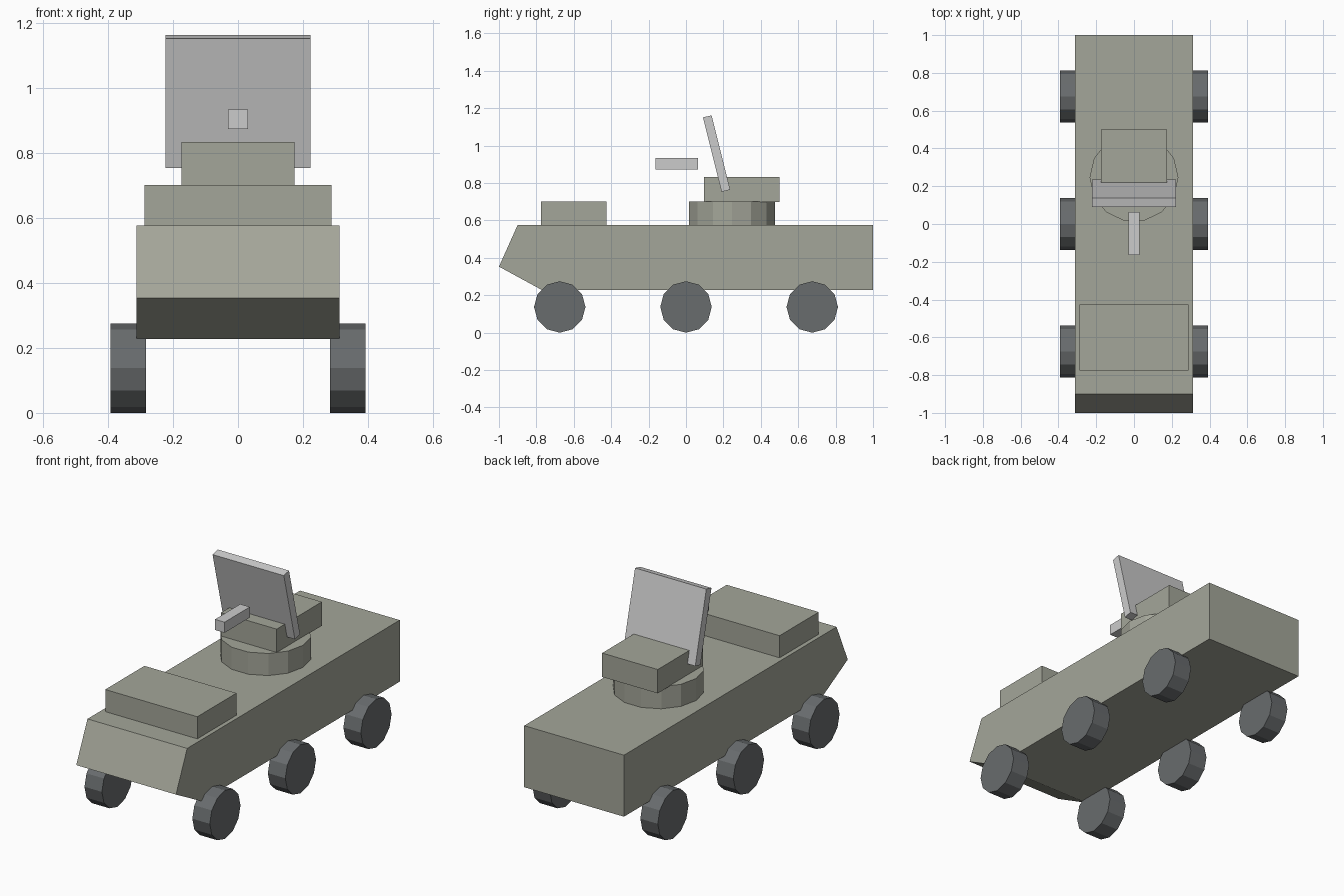
import bpy, math

if "Cube" in bpy.data.objects:
    bpy.data.objects.remove(bpy.data.objects["Cube"])


def material(name, rgb):
    m = bpy.data.materials.new(name)
    m.diffuse_color = (*rgb, 1)
    m.use_nodes = True
    m.node_tree.nodes["Principled BSDF"].inputs["Base Color"].default_value = m.diffuse_color
    return m


OLIVE = material("olive_paint", (0.37, 0.38, 0.32))
RUBBER = material("dark_rubber", (0.14, 0.15, 0.155))
PALE = material("pale_metal", (0.58, 0.58, 0.57))


def prism(name, half_width, profile, mat):
    """Extrude a (y, z) side profile symmetrically along x."""
    n = len(profile)
    verts = [(x, y, z) for x in (-half_width, half_width) for y, z in profile]
    faces = [tuple(range(n)), tuple(range(2 * n - 1, n - 1, -1))]
    faces += [(i, i + n, (i + 1) % n + n, (i + 1) % n) for i in range(n)]
    mesh = bpy.data.meshes.new(name)
    mesh.from_pydata(verts, [], faces)
    mesh.materials.append(mat)
    obj = bpy.data.objects.new(name, mesh)
    bpy.context.collection.objects.link(obj)
    # profiles run clockwise or not: make every face point outwards
    import bmesh
    bm = bmesh.new()
    bm.from_mesh(mesh)
    bmesh.ops.recalc_face_normals(bm, faces=bm.faces)
    bm.to_mesh(mesh)
    bm.free()
    return obj


def box(name, half_width, y0, y1, z0, z1, mat):
    return prism(name, half_width, [(y0, z0), (y1, z0), (y1, z1), (y0, z1)], mat)


# Hull with wedge nose
prism("hull", 0.312, [(-1, 0.353), (-0.77, 0.228), (1, 0.228),
                      (1, 0.576), (-0.9, 0.576)], OLIVE)

# Raised cab roof
box("cab_roof", 0.288, -0.775, -0.425, 0.576, 0.701, OLIVE)

# Turntable, 14 sides with corners on the x axis
bpy.ops.mesh.primitive_cylinder_add(vertices=14, radius=0.235, depth=0.125,
                                    location=(0, 0.246, 0.6385),
                                    rotation=(0, 0, math.pi / 2))
turntable = bpy.context.object
turntable.name = "turntable"
turntable.data.materials.append(OLIVE)

# Equipment housing on the turntable
box("equipment_housing", 0.174, 0.097, 0.501, 0.698, 0.833, OLIVE)

# Tilted antenna panel and the feed bar in front of it
prism("antenna_panel", 0.223, [(0.091, 1.151), (0.19, 0.753),
                               (0.236, 0.764), (0.137, 1.162)], PALE)
box("antenna_feed", 0.03, -0.163, 0.063, 0.873, 0.933, PALE)

# Six wheels, 12 sides each
for y, row in ((-0.675, "front"), (0, "middle"), (0.675, "rear")):
    for side, label in ((-1, "left"), (1, "right")):
        bpy.ops.mesh.primitive_cylinder_add(vertices=12, radius=0.1375, depth=0.109,
                                            location=(side * 0.3375, y, 0.1375),
                                            rotation=(0, math.pi / 2, 0))
        wheel = bpy.context.object
        wheel.name = f"{row}_wheel_{label}"
        wheel.data.materials.append(RUBBER)
